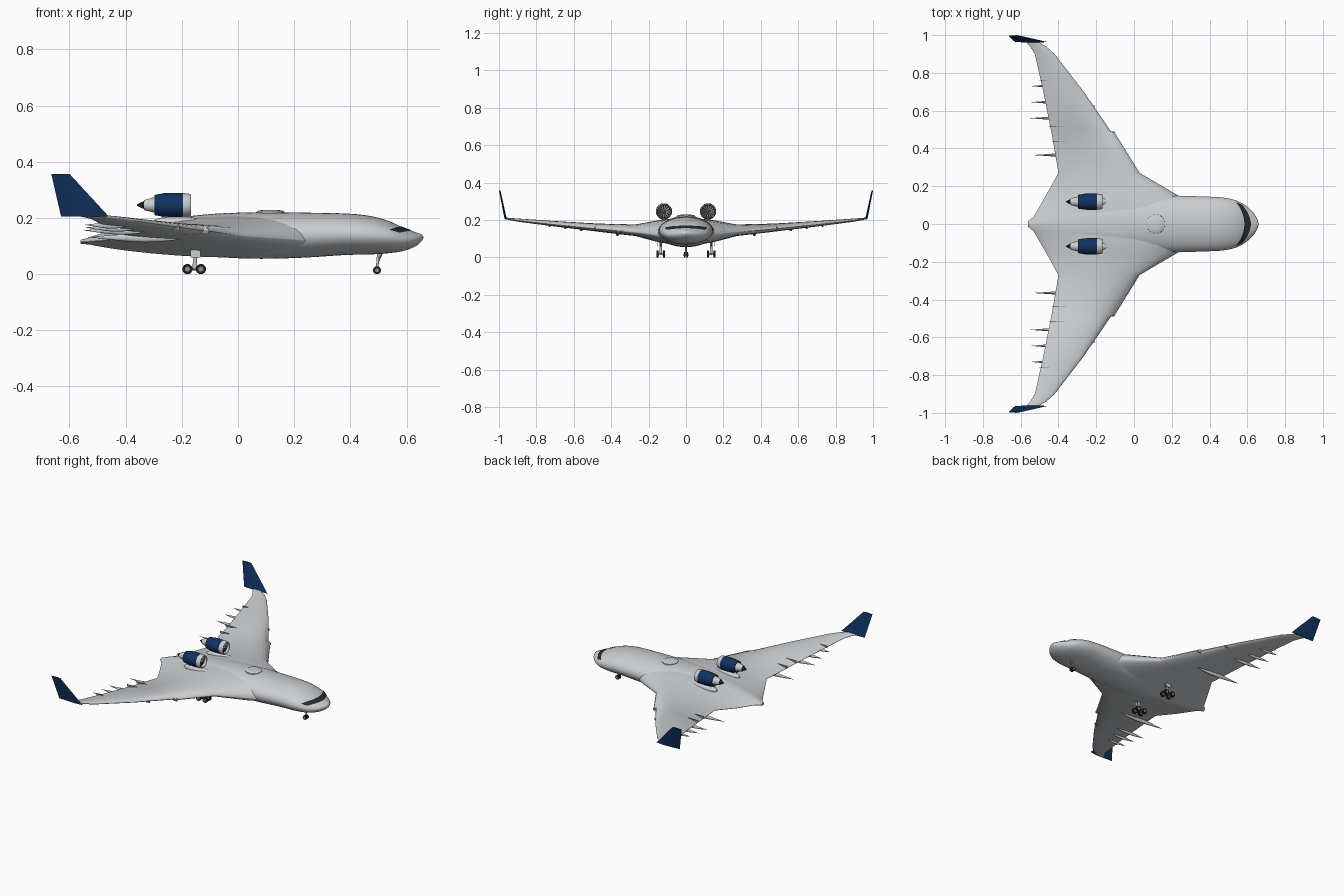
import bpy, bmesh, math
from mathutils import Vector

cube = bpy.data.objects.get("Cube")
if cube:
    bpy.data.objects.remove(cube)


def material(name, rgb):
    m = bpy.data.materials.new(name)
    m.use_nodes = True
    m.diffuse_color = (*rgb, 1)
    m.node_tree.nodes["Principled BSDF"].inputs["Base Color"].default_value = (*rgb, 1)
    return m


GREY = material("light grey paint", (0.60, 0.62, 0.64))
NAVY = material("navy paint", (0.006, 0.032, 0.12))
GLASS = material("dark glass", (0.02, 0.025, 0.028))
RUBBER = material("black rubber", (0.012, 0.012, 0.013))
METAL = material("mid grey metal", (0.28, 0.29, 0.30))


def finish(name, bm, mat):
    bmesh.ops.recalc_face_normals(bm, faces=bm.faces)
    mesh = bpy.data.meshes.new(name)
    bm.to_mesh(mesh)
    bm.free()
    mesh.materials.append(mat)
    obj = bpy.data.objects.new(name, mesh)
    bpy.context.collection.objects.link(obj)
    bpy.ops.object.select_all(action="DESELECT")
    obj.select_set(True)
    bpy.context.view_layer.objects.active = obj
    bpy.ops.object.shade_smooth_by_angle(angle=math.radians(35))
    return obj


def loft(name, rings, mat):
    """Skin a list of closed rings and cap both ends."""
    bm = bmesh.new()
    rows = [[bm.verts.new(p) for p in ring] for ring in rings]
    n = len(rows[0])
    for a, b in zip(rows, rows[1:]):
        for i in range(n):
            j = (i + 1) % n
            bm.faces.new((a[i], a[j], b[j], b[i]))
    bm.faces.new(rows[0])
    bm.faces.new(rows[-1])
    return finish(name, bm, mat)


def circle(x, y, z, ry, rz, n=24):
    turn = [2 * math.pi * i / n for i in range(n)]
    return [(x, y + ry * math.sin(a), z + rz * math.cos(a)) for a in turn]


def lathe(name, y, z, profile, mat, n=28):
    return loft(name, [circle(x, y, z, r, r, n) for x, r in profile], mat)


def tube(name, a, b, r, mat, n=16):
    """Cylinder between two points."""
    a, b = Vector(a), Vector(b)
    turn = (b - a).to_track_quat("Z", "Y")
    ring = [turn @ Vector((r * math.cos(t), r * math.sin(t), 0))
            for t in (2 * math.pi * i / n for i in range(n))]
    return loft(name, [[a + p for p in ring], [b + p for p in ring]], mat)


def box(name, centre, size, mat):
    x, y, z = (s / 2 for s in size)
    c = Vector(centre)
    ring = [(-x, -y), (x, -y), (x, y), (-x, y)]
    return loft(name, [[c + Vector((u, v, h)) for u, v in ring] for h in (-z, z)], mat)


# Fuselage: x, half width, top, bottom
STATIONS = [(0.66, 0.003, 0.133, 0.128), (0.652, 0.028, 0.142, 0.115),
            (0.63, 0.062, 0.150, 0.098), (0.59, 0.098, 0.164, 0.083),
            (0.54, 0.125, 0.188, 0.075), (0.47, 0.140, 0.207, 0.070),
            (0.38, 0.145, 0.216, 0.068), (0.22, 0.150, 0.219, 0.058),
            (0.05, 0.152, 0.220, 0.055), (-0.12, 0.150, 0.212, 0.064),
            (-0.30, 0.125, 0.188, 0.080), (-0.45, 0.070, 0.152, 0.098),
            (-0.56, 0.014, 0.122, 0.108)]


def smooth_path(pts, steps=5):
    """Resample points with a Catmull-Rom spline."""
    out = []
    for i in range(len(pts) - 1):
        p0, p1 = pts[max(i - 1, 0)], pts[i]
        p2, p3 = pts[i + 1], pts[min(i + 2, len(pts) - 1)]
        for k in range(steps):
            t = k / steps
            out.append([b + 0.5 * t * (c - a + t * (2 * a - 5 * b + 4 * c - d
                        + t * (3 * (b - c) + d - a)))
                        for a, b, c, d in zip(p0, p1, p2, p3)])
    return out + [list(pts[-1])]


HULL = smooth_path(STATIONS)
loft("fuselage", [circle(x, 0, (t + b) / 2, w, (t - b) / 2, 48) for x, w, t, b in HULL], GREY)


def hull_point(x, angle, lift):
    """Point on the fuselage skin, measured round from the top."""
    for p, q in zip(HULL, HULL[1:]):
        if q[0] <= x <= p[0]:
            f = (p[0] - x) / (p[0] - q[0])
            _, w, t, b = [u + (v - u) * f for u, v in zip(p, q)]
            return (x + lift, (w + lift) * math.sin(angle),
                    (t + b) / 2 + ((t - b) / 2 + lift) * math.cos(angle))


# Cockpit windscreen wrapped round the nose
bm = bmesh.new()
rows = []
for i in range(33):
    side = i / 16 - 1
    front, rear = 0.617 - 0.045 * side ** 2, 0.582 - 0.045 * side ** 2
    rows.append([bm.verts.new(hull_point(rear + (front - rear) * k / 6,
                 side * math.radians(64), 0.002)) for k in range(7)])
for a, b in zip(rows, rows[1:]):
    for k in range(6):
        bm.faces.new((a[k], a[k + 1], b[k + 1], b[k]))
finish("windscreen", bm, GLASS)


def airfoil(y, le, te, z, up, down, n=14):
    def height(u):
        return u ** 0.5 * (1 - u) ** 0.8 / 0.42
    us = [(1 - math.cos(math.pi * i / n)) / 2 for i in range(n + 1)]
    top = [(le + (te - le) * u, y, z + up * height(u) + 0.001) for u in us]
    low = [(le + (te - le) * u, y, z - down * height(u) - 0.001) for u in us]
    return top + low[::-1]


# Blended wing: y, leading edge, trailing edge, height, upper and lower thickness
WING = [(0.015, 0.34, -0.56, 0.115, 0.095, 0.055), (0.04, 0.33, -0.53, 0.116, 0.095, 0.052),
        (0.15, 0.235, -0.467, 0.121, 0.076, 0.038), (0.27, 0.03, -0.40, 0.135, 0.04, 0.02),
        (0.485, -0.103, -0.437, 0.154, 0.026, 0.014), (0.49, -0.122, -0.438, 0.155, 0.026, 0.014),
        (0.70, -0.266, -0.48, 0.176, 0.017, 0.010), (0.90, -0.42, -0.525, 0.198, 0.009, 0.006),
        (0.94, -0.465, -0.55, 0.204, 0.006, 0.004), (0.965, -0.51, -0.572, 0.208, 0.004, 0.003)]
port = [airfoil(*s) for s in WING]
starboard = [[(x, -y, z) for x, y, z in ring] for ring in port]
loft("blended_wing", starboard[::-1] + port, GREY)

# Antenna dome on the back
loft("antenna_dome", [[(0.115 + r * p[1], r * p[2], z) for p in circle(0, 0, 0, 1, 1, 32)]
     for z, r in ((0.205, 0.052), (0.222, 0.05), (0.227, 0.04), (0.229, 0.02))], GREY)


def wheel(name, x, y, r, width):
    tube(name + "_tyre", (x, y - width / 2, r), (x, y + width / 2, r), r, RUBBER, 20)
    hub = width / 2 + 0.001
    tube(name + "_hub", (x, y - hub, r), (x, y + hub, r), r * 0.5, METAL, 12)


for s, side in ((1, "port"), (-1, "starboard")):
    # Winglet
    fins = []
    for front, rear, y, z, t in ((-0.46, -0.63, 0.964, 0.205, 0.006),
                                 (-0.60, -0.665, 0.996, 0.357, 0.004)):
        mid = front + (rear - front) * 0.35
        fins.append([(front, s * y, z), (mid, s * (y + t), z), (rear, s * y, z), (mid, s * (y - t), z)])
    loft(side + "_winglet", fins, NAVY)

    # Engine: lip, cowl, exhaust, fan
    ey, ez = s * 0.118, 0.246
    lathe(side + "_inlet_lip", ey, ez, [(-0.197, 0.0425), (-0.18, 0.0415), (-0.170, 0.039),
          (-0.167, 0.037), (-0.170, 0.0345), (-0.19, 0.034)], GREY)
    lathe(side + "_engine_cowl", ey, ez, [(-0.195, 0.0425), (-0.23, 0.0435), (-0.265, 0.042),
          (-0.297, 0.036), (-0.297, 0.033), (-0.28, 0.032)], NAVY)
    lathe(side + "_exhaust", ey, ez, [(-0.28, 0.028), (-0.30, 0.027), (-0.335, 0.018),
          (-0.333, 0.015)], GREY)
    lathe(side + "_exhaust_plug", ey, ez, [(-0.33, 0.016), (-0.345, 0.010), (-0.36, 0.002)], RUBBER)
    lathe(side + "_fan_disc", ey, ez, [(-0.19, 0.0338), (-0.187, 0.0338)], RUBBER)
    lathe(side + "_spinner", ey, ez, [(-0.187, 0.009), (-0.18, 0.007), (-0.173, 0.001)], METAL, 16)
    bm = bmesh.new()
    for i in range(14):
        a = 2 * math.pi * i / 14
        bm.faces.new([bm.verts.new((-0.185 + dx, ey + r * math.sin(a + da), ez + r * math.cos(a + da)))
                      for r, da, dx in ((0.008, 0, 0), (0.033, 0, 0), (0.033, 0.2, 0.004), (0.008, 0.3, 0.002))])
    finish(side + "_fan_blades", bm, METAL)

    # Pylon and its fairing
    rings = []
    for i in range(15):
        u = -0.98 + 1.96 * i / 14
        c = math.sqrt(1 - u * u)
        rings.append(circle(-0.215 + 0.095 * u, ey, 0.182, 0.026 * c, 0.024 * c, 16))
    loft(side + "_pylon_fairing", rings, GREY)
    box(side + "_engine_pylon", (-0.225, ey, 0.197), (0.09, 0.018, 0.03), GREY)

    # Flap track fairings: y, rear, front, height, radius
    for k, (y, rear, front, z, r) in enumerate(((0.365, -0.535, -0.20, 0.126, 0.015),
            (0.56, -0.55, -0.33, 0.150, 0.012), (0.645, -0.545, -0.365, 0.160, 0.011),
            (0.73, -0.545, -0.395, 0.170, 0.010))):
        rings = []
        for i in range(13):
            u = i / 12
            w = r * (0.04 + 0.96 * math.sin(math.pi * u ** 1.3) ** 0.9 if 0 < u < 1 else 0.04)
            rings.append(circle(rear + (front - rear) * u, s * y, z + 0.006 * (1 - u), w * 0.7, w, 12))
        loft(f"{side}_flap_fairing_{k}", rings, GREY)

    # Thin fences over the flaps
    for k, (y, rear, front, z) in enumerate(((0.435, -0.435, -0.335, 0.160), (0.515, -0.45, -0.37, 0.168),
                                            (0.76, -0.50, -0.45, 0.187))):
        box(f"{side}_wing_fence_{k}", ((rear + front) / 2, s * y, z), (front - rear, 0.003, 0.014), METAL)

    # Slat brackets under the leading edge
    for k, (y, x) in enumerate(((0.488, -0.115), (0.625, -0.22))):
        box(f"{side}_slat_bracket_{k}", (x, s * y, 0.02 + 0.105 * y + 0.078), (0.025, 0.005, 0.014), METAL)

    # Main landing gear with four-wheel bogie
    gy = s * 0.135
    tube(side + "_main_leg", (-0.155, gy, 0.022), (-0.15, gy, 0.11), 0.007, GREY)
    tube(side + "_main_brace", (-0.155, gy, 0.045), (-0.13, gy, 0.10), 0.004, METAL, 10)
    tube(side + "_bogie_beam", (-0.18, gy, 0.018), (-0.132, gy, 0.018), 0.005, METAL, 10)
    box(side + "_main_gear_door", (-0.152, gy + s * 0.016, 0.077), (0.036, 0.003, 0.036), GREY)
    for x in (-0.18, -0.132):
        tube(side + "_axle", (x, gy - 0.016, 0.018), (x, gy + 0.016, 0.018), 0.003, METAL, 8)
        for d in (-0.017, 0.017):
            wheel(side + "_main_wheel", x, gy + d, 0.018, 0.012)
    wheel(side + "_nose_wheel", 0.495, s * 0.008, 0.014, 0.008)

# Nose landing gear
tube("nose_leg", (0.495, 0, 0.014), (0.50, 0, 0.08), 0.0045, GREY)
tube("nose_axle", (0.495, -0.009, 0.014), (0.495, 0.009, 0.014), 0.003, METAL, 8)
tube("nose_brace", (0.497, 0, 0.04), (0.515, 0, 0.078), 0.003, METAL, 8)
